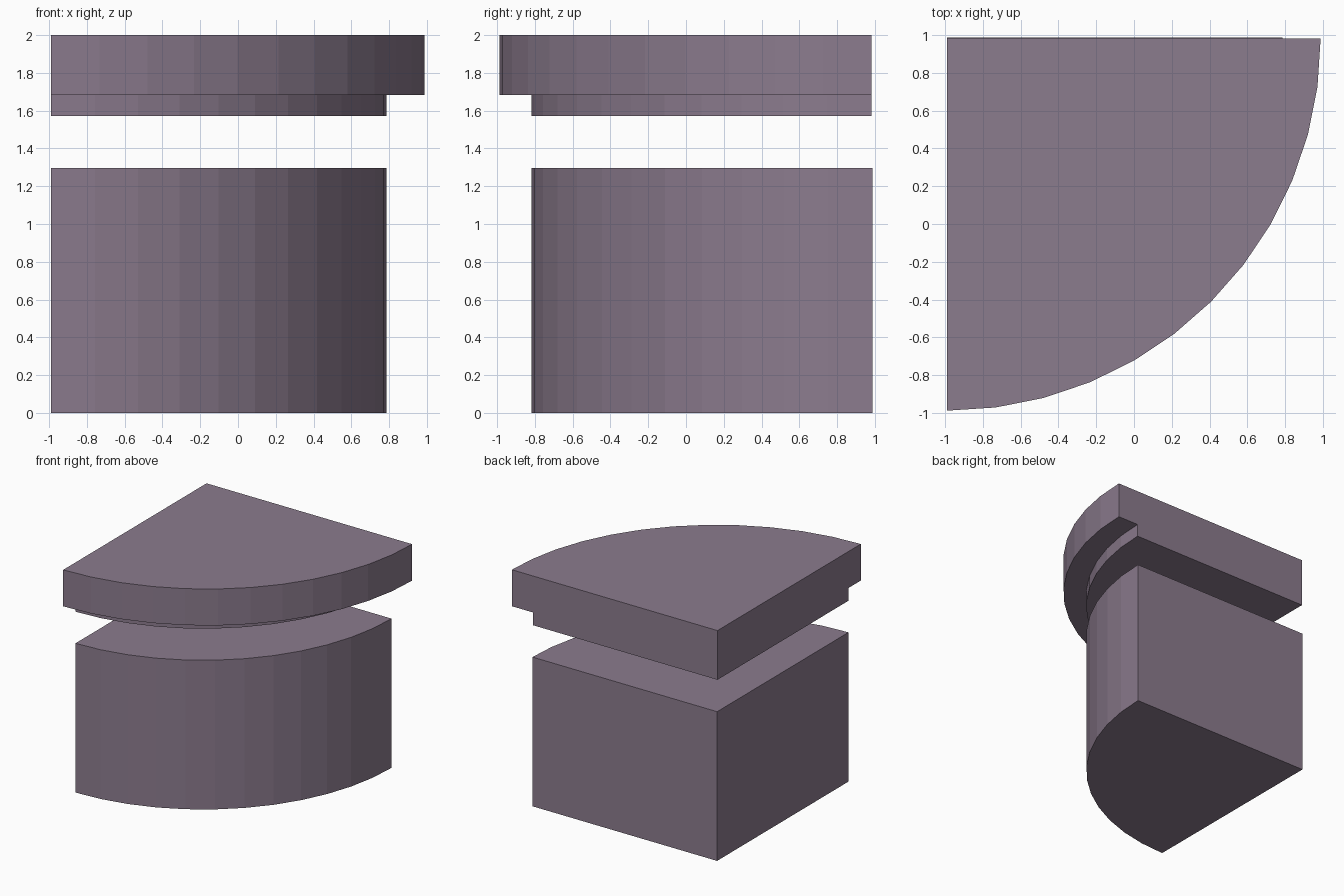
import bpy, bmesh
from math import sin, cos, pi

if "Cube" in bpy.data.objects:
    bpy.data.objects.remove(bpy.data.objects["Cube"])

SEGMENTS = 12
mat = bpy.data.materials.new("mauve")
mat.diffuse_color = (0.26, 0.20, 0.27, 1)
mat.use_nodes = True
mat.node_tree.nodes["Principled BSDF"].inputs["Base Color"].default_value = mat.diffuse_color


def quarter_prism(name, corner, rx, ry, z0, z1):
    """Closed quarter-round block with its square corner at the back left."""
    cx, cy = corner
    bm = bmesh.new()
    pts = [(cx, cy)]
    for i in range(SEGMENTS + 1):
        a = i * pi / 2 / SEGMENTS
        pts.append((cx + rx * sin(a), cy - ry * cos(a)))
    base = bm.faces.new([bm.verts.new((x, y, z0)) for x, y in pts])
    top = bmesh.ops.extrude_face_region(bm, geom=[base], use_keep_orig=True)["geom"]
    bmesh.ops.translate(bm, vec=(0, 0, z1 - z0),
                        verts=[g for g in top if isinstance(g, bmesh.types.BMVert)])
    bmesh.ops.recalc_face_normals(bm, faces=bm.faces)
    mesh = bpy.data.meshes.new(name)
    bm.to_mesh(mesh)
    bm.free()
    mesh.materials.append(mat)
    obj = bpy.data.objects.new(name, mesh)
    bpy.context.collection.objects.link(obj)
    return obj


# Cabinet body standing on the floor
quarter_prism("cabinet_body", (-0.99, 0.987), 1.775, 1.805, 0.0, 1.297)
# Recessed band below the worktop
quarter_prism("top_band", (-0.99, 0.982), 1.775, 1.80, 1.572, 1.683)
# Overhanging quarter-round top
quarter_prism("top_slab", (-0.99, 0.982), 1.977, 1.969, 1.683, 2.0)
